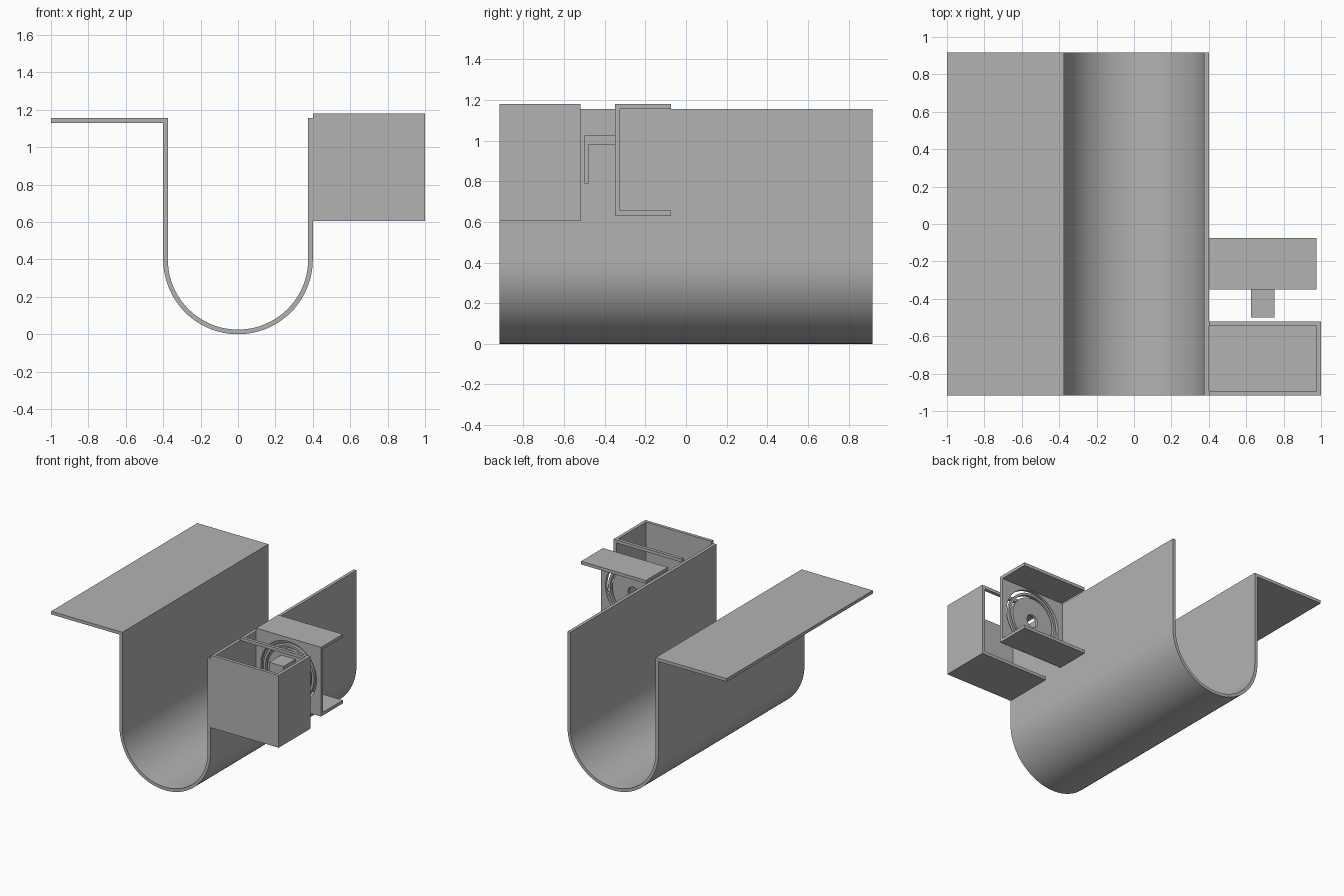
import bpy, bmesh
from math import cos, sin, pi
from mathutils import Vector

if "Cube" in bpy.data.objects:
    bpy.data.objects.remove(bpy.data.objects["Cube"], do_unlink=True)

grey = bpy.data.materials.new("plain grey")
grey.use_nodes = True
grey.diffuse_color = (0.45, 0.45, 0.45, 1)
grey.node_tree.nodes["Principled BSDF"].inputs["Base Color"].default_value = grey.diffuse_color

T = 0.025            # sheet thickness
END = 0.917          # half length of the channel
WALL = 0.4           # outer half width of the channel
TOP = 1.155          # channel height


def finish(name, bm, smooth=False):
    bmesh.ops.recalc_face_normals(bm, faces=bm.faces)
    mesh = bpy.data.meshes.new(name)
    bm.to_mesh(mesh)
    bm.free()
    mesh.materials.append(grey)
    obj = bpy.data.objects.new(name, mesh)
    bpy.context.collection.objects.link(obj)
    bpy.ops.object.select_all(action="DESELECT")
    obj.select_set(True)
    bpy.context.view_layer.objects.active = obj
    if smooth:
        bpy.ops.object.shade_smooth_by_angle()
    return obj


def prism(name, outline, start, end, axis, smooth=False):
    """Extrude a closed outline along x (outline is y, z) or y (outline is x, z)."""
    def place(p, d):
        return (d, p[0], p[1]) if axis == "x" else (p[0], d, p[1])
    bm = bmesh.new()
    face = bm.faces.new([bm.verts.new(place(p, start)) for p in outline])
    grown = bmesh.ops.extrude_face_region(bm, geom=[face])["geom"]
    verts = [g for g in grown if isinstance(g, bmesh.types.BMVert)]
    bmesh.ops.translate(bm, verts=verts, vec=Vector(place((0, 0), end - start)))
    return finish(name, bm, smooth)


def slab(name, x, y, z):
    return prism(name, [(x[0], z[0]), (x[1], z[0]), (x[1], z[1]), (x[0], z[1])], y[0], y[1], "y")


def arc(radius, centre, first, last, steps):
    return [(centre[0] + radius * cos(first + (last - first) * i / steps),
             centre[1] + radius * sin(first + (last - first) * i / steps))
            for i in range(steps + 1)]


def ring(name, inner, outer, centre, y, steps=64):
    """Flat washer facing along y."""
    bm = bmesh.new()
    loops = []
    for r, d in ((inner, y[0]), (outer, y[0]), (outer, y[1]), (inner, y[1])):
        pts = arc(r, centre, 0, 2 * pi, steps)[:-1]
        loops.append([bm.verts.new((px, d, pz)) for px, pz in pts])
    for k in range(4):
        a, b = loops[k], loops[(k + 1) % 4]
        for i in range(steps):
            j = (i + 1) % steps
            bm.faces.new((a[i], a[j], b[j], b[i]))
    return finish(name, bm, True)


# U-shaped channel with a flange along its right edge
inner = WALL - T
outline = ([(-1, TOP - T), (-WALL, TOP - T)]
           + arc(WALL, (0, WALL), pi, 2 * pi, 48)
           + [(WALL, TOP), (inner, TOP)]
           + arc(inner, (0, WALL), 2 * pi, pi, 48)
           + [(-inner, TOP), (-1, TOP)])
prism("channel", outline, -END, END, "y", True)

# Open-topped box on the left wall, with an open back under a narrow bar
LOW, HIGH, BACK = 0.605, 1.18, -0.52
slab("box_front", (WALL, 1), (-END, -END + T), (LOW, HIGH))
slab("box_side", (1 - T, 1), (-END + T, BACK), (LOW, HIGH))
slab("box_floor", (WALL, 1 - T), (-END + T, BACK), (LOW, LOW + T))
slab("box_back_bar", (WALL, 1 - T), (BACK - T, BACK), (HIGH - T, HIGH))

# C-shaped bracket with a round opening
Y0, Y1, Z0 = -0.35, -0.075, 0.63
X0, X1 = 0.405, 0.975
centre = ((X0 + X1) / 2, (Z0 + HIGH) / 2)
bracket = prism("bracket",
                [(Y0, Z0), (Y1, Z0), (Y1, Z0 + T), (Y0 + T, Z0 + T),
                 (Y0 + T, HIGH - T), (Y1, HIGH - T), (Y1, HIGH), (Y0, HIGH)],
                X0, X1, "x")
cutter = prism("opening_cutter", arc(0.245, centre, 0, 2 * pi, 64)[:-1], Y0 - T, Y0 + 2 * T, "y")
cutter.hide_render = True
bpy.context.view_layer.objects.active = bracket
cut = bracket.modifiers.new("opening", "BOOLEAN")
cut.operation = "DIFFERENCE"
cut.solver = "EXACT"
cut.object = cutter
bpy.ops.object.modifier_apply(modifier=cut.name)
bpy.data.objects.remove(cutter, do_unlink=True)

# Dial and thin ring inside the opening
ring("dial", 0.05, 0.185, centre, (Y0, Y0 + T))
ring("dial_ring", 0.203, 0.222, centre, (Y0, Y0 + T))

# Hooked handle on the front of the dial
prism("handle",
      [(Y0, 0.98), (Y0, 1.025), (-0.5, 1.025), (-0.5, 0.79), (-0.48, 0.79), (-0.48, 0.98)],
      0.625, 0.75, "x")
